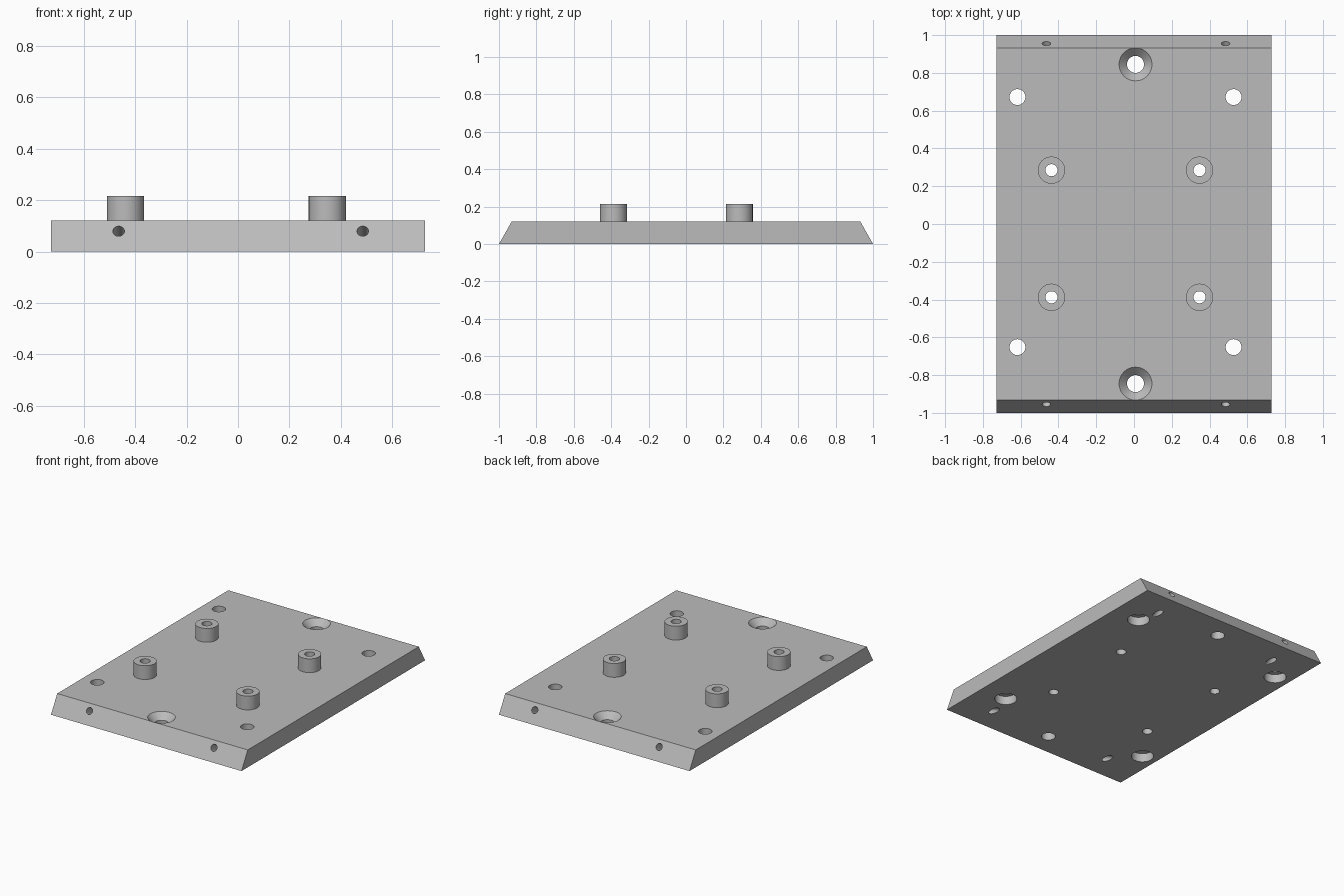
import bpy, bmesh, math
from mathutils import Vector

if "Cube" in bpy.data.objects:
    bpy.data.objects.remove(bpy.data.objects["Cube"])

grey = bpy.data.materials.new("machined_grey")
grey.diffuse_color = (0.5, 0.5, 0.5, 1)
grey.use_nodes = True
grey.node_tree.nodes["Principled BSDF"].inputs["Base Color"].default_value = grey.diffuse_color
H = 0.12                      # plate thickness
helpers = []


def finish(name, bm):
    bmesh.ops.recalc_face_normals(bm, faces=bm.faces)
    me = bpy.data.meshes.new(name)
    bm.to_mesh(me)
    bm.free()
    me.materials.append(grey)
    ob = bpy.data.objects.new(name, me)
    bpy.context.collection.objects.link(ob)
    return ob


def rod(name, start, end, r1, r2=None, sides=48):
    """Closed cylinder or cone between two points."""
    a, b = Vector(start), Vector(end)
    bm = bmesh.new()
    bmesh.ops.create_cone(bm, cap_ends=True, segments=sides, radius1=r1,
                          radius2=r1 if r2 is None else r2, depth=(b - a).length)
    rot = Vector((0, 0, 1)).rotation_difference(b - a)
    for v in bm.verts:
        v.co = rot @ v.co + (a + b) / 2
    ob = finish(name, bm)
    ob.hide_render = True
    helpers.append(ob)
    return ob


def combine(tool, operation):
    mod = plate.modifiers.new(tool.name, 'BOOLEAN')
    mod.operation, mod.solver, mod.object = operation, 'EXACT', tool


# plate with bevelled front and back ends
bm = bmesh.new()
profile = [(-1, 0), (1, 0), (0.932, H), (-0.932, H)]
end = bm.faces.new([bm.verts.new((-0.727, y, z)) for y, z in profile])
ext = bmesh.ops.extrude_face_region(bm, geom=[end])
bmesh.ops.translate(bm, vec=(1.454, 0, 0),
                    verts=[g for g in ext["geom"] if isinstance(g, bmesh.types.BMVert)])
plate = finish("mounting_plate", bm)

# standoff bosses with through holes
for x in (-0.437, 0.347):
    for y in (-0.388, 0.285):
        combine(rod("standoff_boss", (x, y, 0.05), (x, y, 0.215), 0.072), 'UNION')
        combine(rod("boss_hole", (x, y, -0.1), (x, y, 0.3), 0.032), 'DIFFERENCE')

# corner holes, counterbored from below
for x in (-0.617, 0.527):
    for y in (-0.652, 0.672):
        combine(rod("corner_hole", (x, y, -0.1), (x, y, 0.3), 0.042), 'DIFFERENCE')
        combine(rod("counterbore", (x, y, -0.1), (x, y, 0.06), 0.071), 'DIFFERENCE')

# countersunk holes at the two ends, slanted holes square to the bevels
for s in (-1, 1):
    x, y = 0.008, s * 0.845
    combine(rod("end_hole", (x, y, -0.1), (x, y, 0.3), 0.045), 'DIFFERENCE')
    combine(rod("countersink", (x, y, H - 0.042), (x, y, H + 0.01), 0.045, 0.097), 'DIFFERENCE')
    way = Vector((0, s * 0.12, 0.068)).normalized()
    for x in (-0.464, 0.485):
        p = Vector((x, s * 0.955, 0.079))
        combine(rod("slanted_hole", p - way * 0.3, p + way * 0.1, 0.0225, sides=32), 'DIFFERENCE')

# bake the cuts, drop the helpers, smooth the round walls
deps = bpy.context.evaluated_depsgraph_get()
baked = bpy.data.meshes.new_from_object(plate.evaluated_get(deps))
plate.modifiers.clear()
plate.data = baked
baked.materials.clear()
baked.materials.append(grey)
for p in baked.polygons:
    p.material_index = 0
for ob in helpers:
    bpy.data.objects.remove(ob)
bpy.context.view_layer.objects.active = plate
plate.select_set(True)
bpy.ops.object.shade_smooth_by_angle(angle=math.radians(30))
